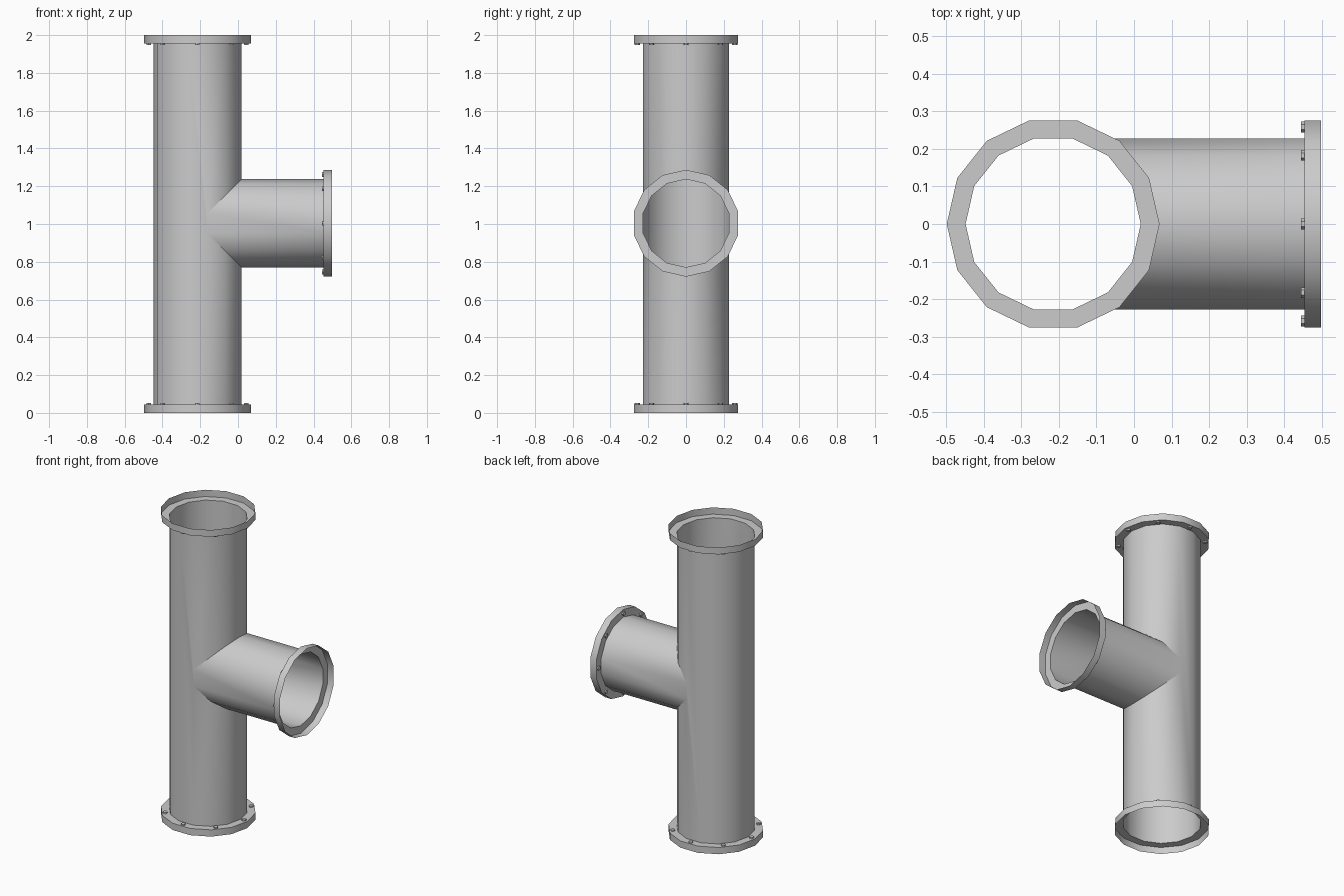
import bpy, bmesh
from math import sin, cos, pi, radians
from mathutils import Matrix, Vector

if "Cube" in bpy.data.objects:
    bpy.data.objects.remove(bpy.data.objects["Cube"])

N = 14                      # sides of every pipe
R, RF = 0.233, 0.283        # pipe and flange radius
T = 0.044                   # flange thickness
CX, CZ = -0.215, 1.004      # upright axis x, branch axis z
H, XE = 2.0, 0.497          # overall height, branch end
STEP = 2 * pi / N


def finish(bm, name):
    bmesh.ops.remove_doubles(bm, verts=bm.verts, dist=1e-5)
    mesh = bpy.data.meshes.new(name)
    bm.to_mesh(mesh)
    bm.free()
    ob = bpy.data.objects.new(name, mesh)
    bpy.context.collection.objects.link(ob)
    bpy.ops.object.select_all(action='DESELECT')
    ob.select_set(True)
    bpy.context.view_layer.objects.active = ob
    bpy.ops.object.shade_smooth_by_angle(angle=radians(30))
    return ob


def face(bm, pts):
    bm.faces.new([bm.verts.new(p) for p in pts])


# Tee pipe: upright tube with a mitred opening, and the side branch
def tee_pipe():
    bm = bmesh.new()

    def up(k, z):
        return (CX + R * cos(k * STEP), R * sin(k * STEP), z)

    def side(k, x=None):
        if x is None:       # where the branch meets the upright
            x = CX + abs(R * cos(k * STEP))
        return (x, R * sin(k * STEP), CZ + R * cos(k * STEP))

    lo, hi = T, H - T
    for k in range(-3, N - 3):
        d0, d1 = R * cos(k * STEP), R * cos((k + 1) * STEP)
        if k < 3:           # strips cut by the opening
            face(bm, [up(k, lo), up(k + 1, lo), up(k + 1, CZ - d1), up(k, CZ - d0)])
            face(bm, [up(k, CZ + d0), up(k + 1, CZ + d1), up(k + 1, hi), up(k, hi)])
        elif k == 3:        # flat strips at the tips of the opening
            face(bm, [up(k, lo), up(k + 1, lo), up(k + 1, hi), up(k, hi),
                      up(k, CZ + d0), up(k, CZ - d0)])
        elif k == N - 4:
            face(bm, [up(k, lo), up(k + 1, lo), up(k + 1, CZ - d1),
                      up(k + 1, CZ + d1), up(k + 1, hi), up(k, hi)])
        else:
            face(bm, [up(k, lo), up(k + 1, lo), up(k + 1, hi), up(k, hi)])
    for k in range(N):
        face(bm, [side(k, XE - T), side(k + 1, XE - T), side(k + 1), side(k)])
    finish(bm, "tee_pipe")


# Flange: flat ring at the pipe end with a raised outer rim, local +z outward
def flange(name, mat):
    bm = bmesh.new()
    profile = [(R, 0), (RF, 0), (RF, T)]
    for (r0, z0), (r1, z1) in zip(profile, profile[1:]):
        for k in range(N):
            a, b = k * STEP, (k + 1) * STEP
            face(bm, [mat @ Vector((r * cos(t), r * sin(t), z)) for r, t, z in
                      ((r0, a, z0), (r0, b, z0), (r1, b, z1), (r1, a, z1))])
    finish(bm, name + "_flange")

    # Eight hexagonal bolt heads on the inward face
    bm = bmesh.new()
    for i in range(8):
        a = i * pi / 4
        pos = Matrix.Translation((0.258 * cos(a), 0.258 * sin(a), -0.0045))
        bmesh.ops.create_cone(bm, cap_ends=True, segments=6, radius1=0.014,
                              radius2=0.014, depth=0.009, matrix=mat @ pos)
    finish(bm, name + "_bolts")


tee_pipe()
flange("top", Matrix.Translation((CX, 0, H - T)))
flange("bottom", Matrix.Translation((CX, 0, T)) @ Matrix.Rotation(pi, 4, 'X'))
flange("branch", Matrix.Translation((XE - T, 0, CZ)) @ Matrix.Rotation(pi / 2, 4, 'Y'))
